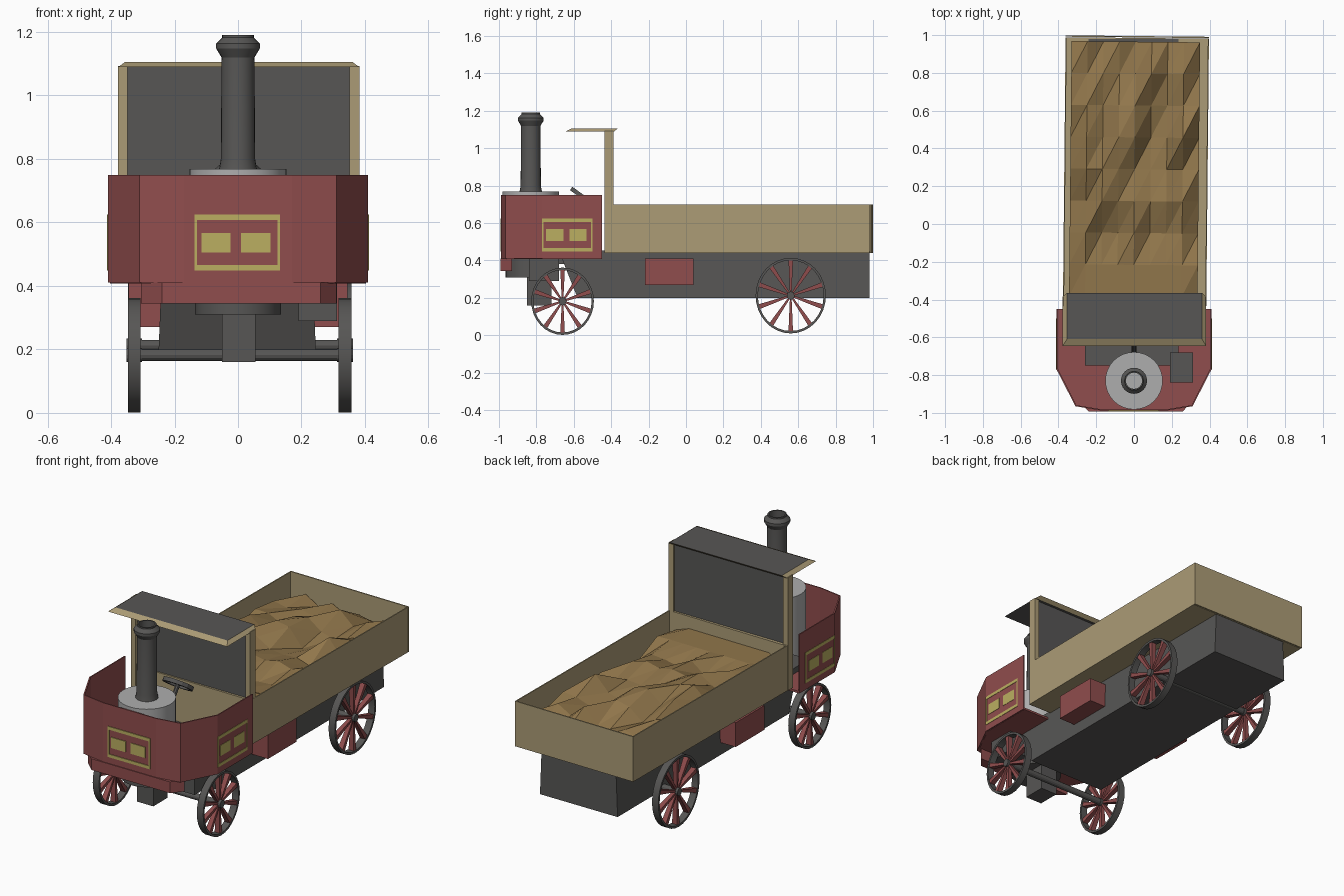
import bpy, math, random
from mathutils import Matrix, Vector

random.seed(11)
if "Cube" in bpy.data.objects:
    bpy.data.objects.remove(bpy.data.objects["Cube"])


def material(name, r, g, b):
    m = bpy.data.materials.new(name)
    m.use_nodes = True
    m.diffuse_color = (r, g, b, 1)
    m.node_tree.nodes["Principled BSDF"].inputs["Base Color"].default_value = (r, g, b, 1)
    return m


RED = material("red paint", 0.28, 0.075, 0.075)
TAN = material("tan wood", 0.41, 0.33, 0.18)
GREY = material("dark iron", 0.095, 0.093, 0.09)
LIGHT = material("light steel", 0.42, 0.42, 0.42)
YELLOW = material("yellow trim", 0.50, 0.43, 0.12)
SAND = material("sand", 0.28, 0.18, 0.07)


def add(name, verts, faces, *mats):
    mesh = bpy.data.meshes.new(name)
    mesh.from_pydata([tuple(v) for v in verts], [], faces)
    for m in mats:
        mesh.materials.append(m)
    ob = bpy.data.objects.new(name, mesh)
    bpy.context.collection.objects.link(ob)
    return ob


def loft(name, bottom, top, *mats):
    """Closed solid between two matching outlines; caps are the first two faces."""
    n = len(bottom)
    faces = [tuple(reversed(range(n))), tuple(range(n, 2 * n))]
    faces += [(i, (i + 1) % n, n + (i + 1) % n, n + i) for i in range(n)]
    return add(name, bottom + top, faces, *mats)


def prism(name, outline, z, mat):
    return loft(name, [(x, y, z[0]) for x, y in outline], [(x, y, z[1]) for x, y in outline], mat)


def rect(x, y, z):
    return [(x[0], y[0], z), (x[1], y[0], z), (x[1], y[1], z), (x[0], y[1], z)]


def box(name, x, y, z, mat):
    return loft(name, rect(x, y, z[0]), rect(x, y, z[1]), mat)


def lathe(name, profile, mat, steps=24, ring=False, matrix=Matrix()):
    """Turn (radius, height) points around z; ring closes the profile, else ends are capped."""
    n = len(profile)
    verts = [matrix @ Vector((r * math.cos(a), r * math.sin(a), z))
             for a in (math.tau * k / steps for k in range(steps)) for r, z in profile]
    faces = []
    for k in range(steps):
        j = (k + 1) % steps
        for i in range(n if ring else n - 1):
            p = (i + 1) % n
            faces.append((k * n + i, j * n + i, j * n + p, k * n + p))
    if not ring:
        faces.append(tuple(k * n for k in reversed(range(steps))))
        faces.append(tuple(k * n + n - 1 for k in range(steps)))
    ob = add(name, verts, faces, mat)
    ob.select_set(True)
    bpy.context.view_layer.objects.active = ob
    bpy.ops.object.shade_smooth_by_angle(angle=math.radians(20))
    ob.select_set(False)
    return ob


# Chassis and underside
chassis_low = rect((-0.25, 0.245), (-0.58, 0.98), 0.2)
chassis_high = rect((-0.24, 0.235), (-0.68, 0.98), 0.452)
loft("chassis", chassis_low, chassis_high, GREY)
box("firebox", (-0.26, 0.21), (-0.75, -0.44), (0.38, 0.452), GREY)
box("ash_pan", (-0.05, 0.055), (-0.85, -0.72), (0.16, 0.36), GREY)
box("water_pump", (0.19, 0.312), (-0.84, -0.68), (0.29, 0.5), GREY)
for side, s in (("left", 1), ("right", -1)):
    box(side + "_toolbox", sorted((s * 0.2, s * 0.345)), (-0.22, 0.04), (0.27, 0.41), RED)

# Cab: thin walled shell bent around the front, open at the back and top
half = [(0.41, -0.45), (0.41, -0.77), (0.31, -0.965), (0.17, -0.988)]
outline = half + [(-x, y) for x, y in reversed(half)]
inner = [(x * 0.985, y if abs(y) < 0.5 else y + 0.006) for x, y in outline]
loop = outline + inner[::-1]
wall_count = len(outline)
shell = [(x, y, z) for z in (0.41, 0.75) for x, y in loop]
total = len(loop)
shell_faces = [(i, (i + 1) % total, total + (i + 1) % total, total + i) for i in range(total)]
for i in range(wall_count - 1):
    strip = (i, total - 1 - i, total - 2 - i, i + 1)
    shell_faces += [strip, tuple(total + v for v in reversed(strip))]
add("cab_shell", shell, shell_faces, RED)
prism("cab_floor", inner[::-1], (0.408, 0.42), RED)
prism("front_beam", [(-0.24, -0.992), (0.26, -0.992), (0.31, -0.93), (-0.305, -0.93)],
      (0.345, 0.41), RED)


# Painted panels: a framed pair of rectangles, as thin plates
def panel(name, place):
    parts = [(-0.137, 0.133, 0.607, 0.625), (-0.137, 0.133, 0.448, 0.466),
             (-0.137, -0.129, 0.466, 0.607), (0.125, 0.133, 0.466, 0.607),
             (-0.115, -0.023, 0.505, 0.567), (0.01, 0.102, 0.505, 0.567)]
    for i, (a, b, low, high) in enumerate(parts):
        x, y = place(a, b)
        box(f"{name}_trim_{i + 1}", x, y, (low, high), YELLOW)


panel("front", lambda a, b: ((a, b), (-0.992, -0.986)))
panel("left", lambda a, b: ((0.408, 0.412), (a - 0.633, b - 0.633)))
panel("right", lambda a, b: ((-0.412, -0.408), (a - 0.633, b - 0.633)))

# Boiler and chimney
at_boiler = Matrix.Translation((0, -0.83, 0))
lathe("boiler_base", [(0.135, 0.31), (0.135, 0.42)], GREY, 32, matrix=at_boiler)
lathe("boiler", [(0.152, 0.415), (0.152, 0.768)], LIGHT, 32, matrix=at_boiler)
lathe("chimney", [(0.06, 0.767), (0.054, 0.80), (0.052, 1.12), (0.069, 1.148),
                  (0.069, 1.163), (0.05, 1.182), (0.05, 1.19), (0.043, 1.19), (0.043, 0.77)],
      GREY, 24, ring=True, matrix=at_boiler)

# Steering wheel, tilted towards the driver
tilt = Matrix.Translation((0, -0.545, 0.735)) @ Matrix.Rotation(math.radians(-36), 4, "X")
lathe("steering_rim", [(0.085, -0.011), (0.085, 0.011), (0.065, 0.011), (0.065, -0.011)],
      GREY, 16, ring=True, matrix=tilt)
lathe("steering_column", [(0.012, -0.34), (0.012, 0.008)], GREY, 8, matrix=tilt)
for k in range(3):
    spoke = box(f"steering_spoke_{k + 1}", (0, 0.07), (-0.01, 0.01), (-0.006, 0.006), GREY)
    spoke.data.transform(tilt @ Matrix.Rotation(math.tau * k / 3, 4, "Z"))

# Load bed: thin sides around a thin floor
bed = [box("bed_floor", (-0.372, 0.387), (-0.43, 0.985), (0.44, 0.447), TAN),
       box("bed_left_side", (0.381, 0.387), (-0.43, 0.985), (0.44, 0.70), TAN),
       box("bed_right_side", (-0.372, -0.366), (-0.43, 0.985), (0.44, 0.70), TAN),
       box("bed_front", (-0.366, 0.381), (-0.43, -0.385), (0.44, 0.70), TAN),
       box("tailgate", (-0.372, 0.387), (0.988, 0.995), (0.44, 0.70), TAN)]

# Sand heap: a coarse faceted grid, levelled behind the bulkhead
cells = 8
heap = []
for j in range(cells + 1):
    for i in range(cells + 1):
        edge = i in (0, cells) or j == cells
        height = random.uniform(0.55, 0.63) if edge else random.uniform(0.58, 0.70)
        if j < 2 and not edge:
            height = 0.63
        heap.append((-0.34 + 0.68 * i / cells, -0.385 + 1.35 * j / cells, height))
row = cells + 1
triangles = []
for j in range(cells):
    for i in range(cells):
        a = j * row + i
        triangles += [(a, a + 1, a + row + 1), (a, a + row + 1, a + row)]
bed.append(add("sand_load", heap, triangles, SAND))
for ob in bed:
    ob.rotation_euler.z = -0.01

# Bulkhead and roof
box("bulkhead_panel", (-0.348, 0.352), (-0.42, -0.40), (0.69, 1.092), GREY)
for side, x in (("left", (0.352, 0.382)), ("right", (-0.378, -0.348))):
    box(side + "_post", x, (-0.435, -0.387), (0.44, 1.092), TAN)
roof = loft("roof", rect((-0.378, 0.382), (-0.645, -0.385), 1.089),
            rect((-0.355, 0.36), (-0.61, -0.365), 1.106), GREY, TAN)
for face in list(roof.data.polygons)[2:]:
    face.material_index = 1


# Wheels: iron rim and hub with spokes that widen outwards
def wheel(name, x, y, z, radius):
    base = (Matrix.Translation((x, y, z)) @ Matrix.Diagonal((1, 0.93, 1, 1))
            @ Matrix.Rotation(math.pi / 2, 4, "Y"))
    inside = radius - 0.013
    lathe(name + "_rim", [(radius, -0.02), (radius, 0.02), (inside, 0.02), (inside, -0.02)],
          GREY, 32, ring=True, matrix=base)
    lathe(name + "_hub", [(0.022, -0.025), (0.022, 0.025)], GREY, 12, matrix=base)
    for k in range(10):
        spoke = loft(f"{name}_spoke_{k + 1}", rect((-0.010, 0.010), (-0.005, 0.005), 0.015),
                     rect((-0.016, 0.016), (-0.013, 0.013), inside + 0.003), RED)
        turn = Matrix.Rotation(math.tau * k / 10, 4, "Z")
        spoke.data.transform(base @ turn @ Matrix.Rotation(math.pi / 2, 4, "Y"))


for end, y, z, radius in (("front", -0.66, 0.182, 0.18), ("rear", 0.56, 0.212, 0.202)):
    for side, x in (("left", 0.337), ("right", -0.327)):
        wheel(f"{end}_{side}_wheel", x, y, z, radius)
    along = Matrix.Translation((0, y, z)) @ Matrix.Rotation(math.pi / 2, 4, "Y")
    lathe(end + "_axle", [(0.018, -0.352), (0.018, 0.36)], GREY, 12, matrix=along)
